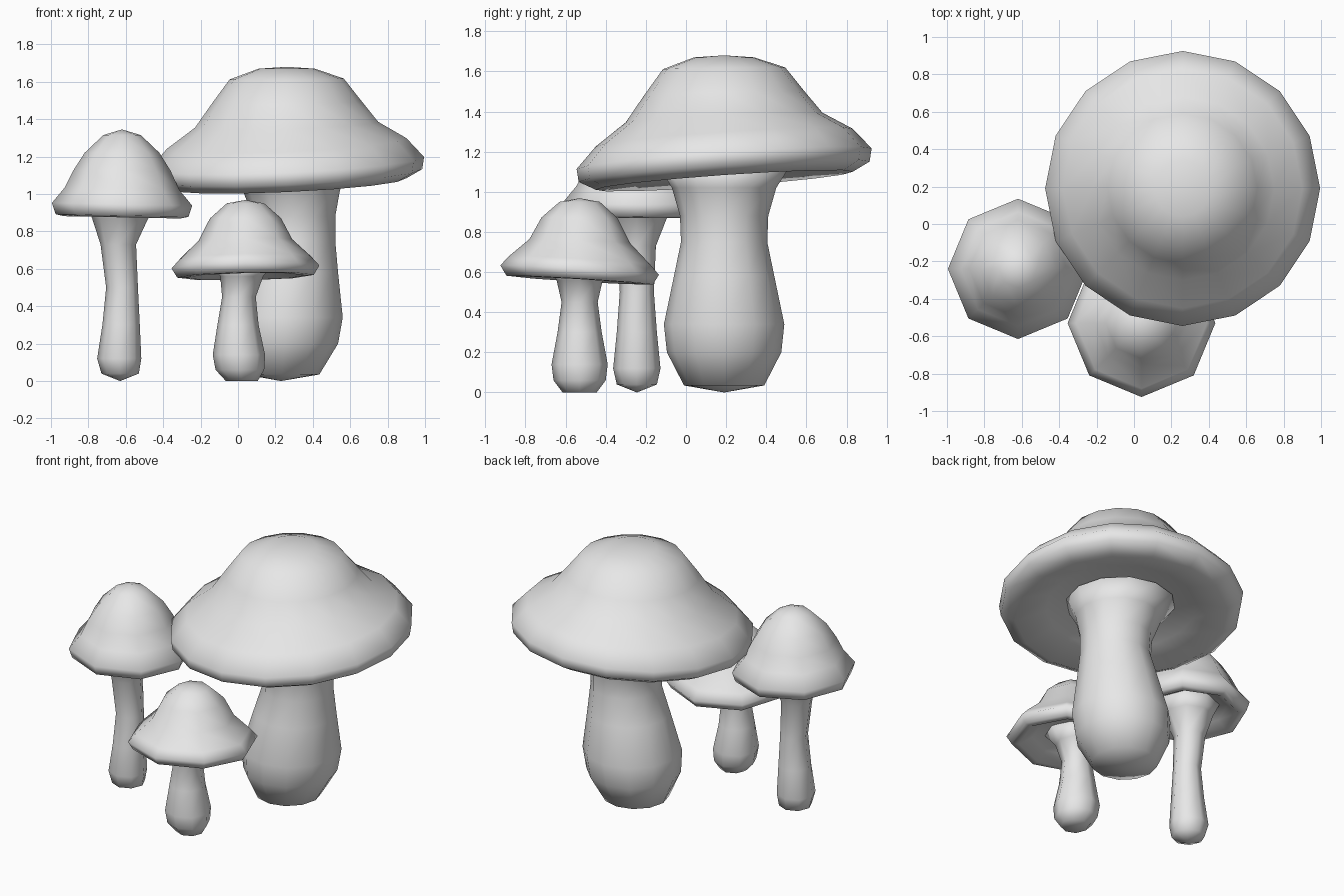
import bpy
import bmesh
from math import cos, sin, tau

cube = bpy.data.objects.get("Cube")
if cube:
    bpy.data.objects.remove(cube, do_unlink=True)

grey = bpy.data.materials.new("plain grey")
grey.use_nodes = True
grey.diffuse_color = (0.8, 0.8, 0.8, 1)
grey.node_tree.nodes["Principled BSDF"].inputs["Base Color"].default_value = (0.8, 0.8, 0.8, 1)


def lathe(name, rings, sides, tilt=(0, 0)):
    """Skin rings of (x, y, radius, z, tilt amount); both ends close in a point or a face."""
    bm = bmesh.new()
    loops = []
    for x, y, r, z, amount in rings:
        loop = []
        for i in range(sides if r else 1):
            dx, dy = r * cos(tau * i / sides), r * sin(tau * i / sides)
            lift = amount * (tilt[0] * dx + tilt[1] * dy)
            loop.append(bm.verts.new((x + dx, y + dy, z + lift)))
        loops.append(loop)
    for a, b in zip(loops, loops[1:]):
        for i in range(sides):
            j = (i + 1) % sides
            quad = [a[i % len(a)], a[j % len(a)], b[j % len(b)], b[i % len(b)]]
            bm.faces.new(list(dict.fromkeys(quad)))
    for end in (loops[0], loops[-1]):
        if len(end) > 1:
            bm.faces.new(end)
    bmesh.ops.recalc_face_normals(bm, faces=bm.faces)
    for face in bm.faces:
        face.smooth = True
    mesh = bpy.data.meshes.new(name)
    bm.to_mesh(mesh)
    bm.free()
    mesh.materials.append(grey)
    obj = bpy.data.objects.new(name, mesh)
    bpy.context.collection.objects.link(obj)
    return obj


def cap(name, centre, profile, sides, tilt):
    # Profile runs from the crown over the rim to the hollow underside
    lathe(name, [(*centre, r, z, t) for r, z, t in profile], sides, tilt)


def stem(name, y, profile, sides):
    # Profile holds (centre x, radius, height) from the foot up
    lathe(name, [(x, y, r, z, 0) for x, r, z in profile], sides)


# Large mushroom
cap("large_cap", (0.26, 0.19), [
    (0, 1.68, 0), (0.15, 1.67, 0), (0.305, 1.615, 0.2), (0.40, 1.49, 0.4),
    (0.49, 1.37, 0.7), (0.64, 1.27, 1), (0.735, 1.165, 1), (0.725, 1.1, 1),
    (0.64, 1.055, 1), (0.45, 1.11, 0.8), (0.22, 1.15, 0.3)], 16, (0.045, 0.07))
stem("large_stem", 0.19, [
    (0.23, 0, 0), (0.235, 0.2, 0.035), (0.25, 0.285, 0.2), (0.26, 0.3, 0.34),
    (0.285, 0.25, 0.58), (0.305, 0.215, 0.75), (0.3, 0.22, 0.88),
    (0.285, 0.26, 1.02), (0.265, 0.33, 1.13)], 12)

# Tall mushroom
cap("tall_cap", (-0.62, -0.24), [
    (0, 1.345, 0), (0.1, 1.315, 0), (0.2, 1.22, 0), (0.26, 1.125, 0.3),
    (0.305, 1.03, 1), (0.375, 0.945, 1), (0.355, 0.885, 1), (0.31, 0.875, 1),
    (0.24, 0.93, 0.5), (0.1, 0.96, 0)], 8, (-0.02, 0))
stem("tall_stem", -0.245, [
    (-0.63, 0, 0), (-0.63, 0.1, 0.04), (-0.635, 0.118, 0.12), (-0.625, 0.1, 0.3),
    (-0.62, 0.085, 0.5), (-0.64, 0.095, 0.73), (-0.63, 0.15, 0.87),
    (-0.62, 0.2, 0.95)], 8)

# Short mushroom
cap("short_cap", (0.04, -0.53), [
    (0, 0.968, 0), (0.1, 0.95, 0), (0.19, 0.87, 0.2), (0.25, 0.755, 0.6),
    (0.35, 0.66, 1), (0.395, 0.61, 1), (0.365, 0.56, 1), (0.32, 0.558, 1),
    (0.24, 0.61, 0.6), (0.1, 0.64, 0)], 8, (0.02, -0.06))
stem("short_stem", -0.53, [
    (0.02, 0.085, 0), (0.01, 0.13, 0.06), (0.005, 0.14, 0.14), (0, 0.11, 0.3),
    (0.005, 0.09, 0.45), (0.02, 0.115, 0.56), (0.03, 0.17, 0.63)], 8)
